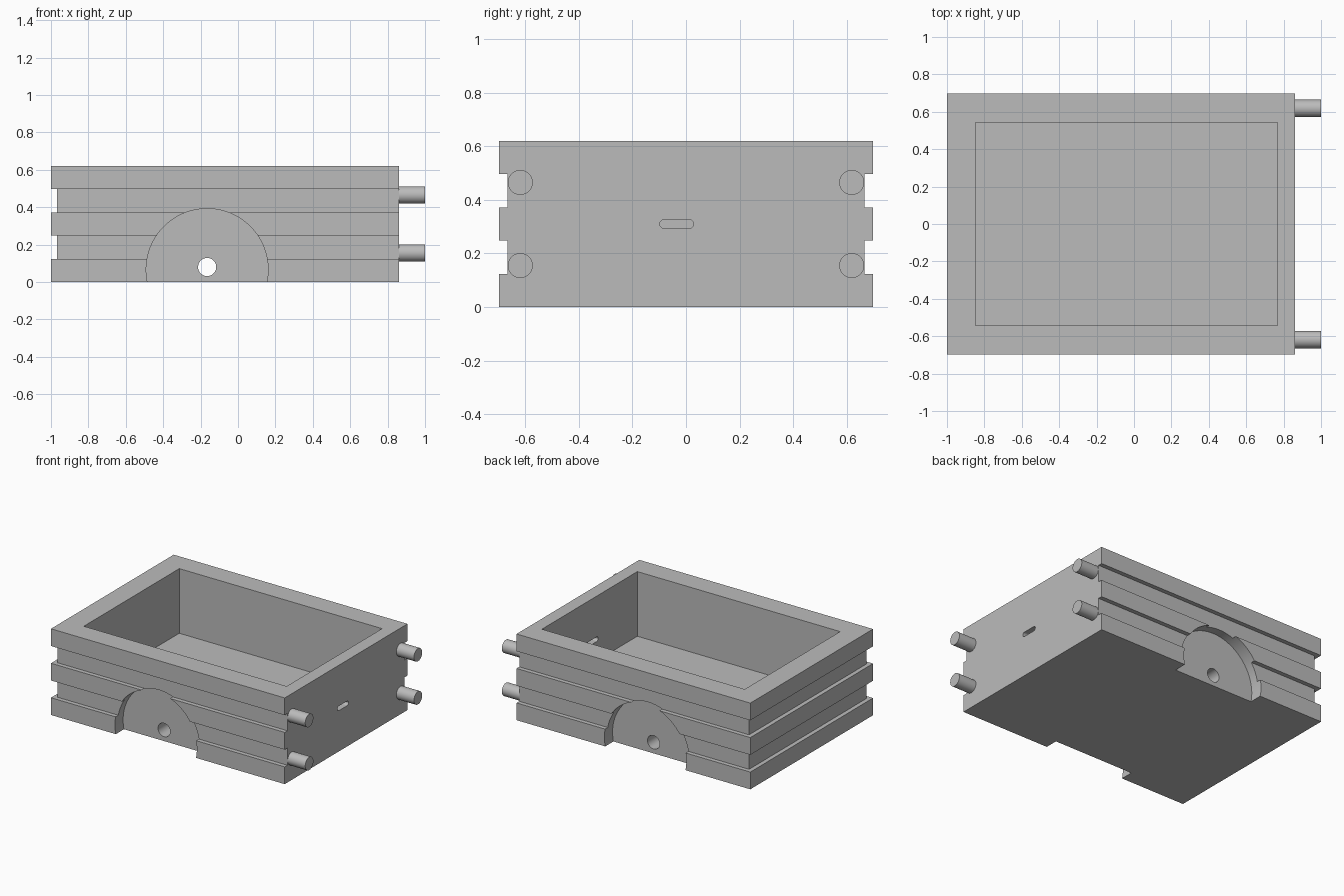
import bpy, bmesh
from math import pi, sin, cos
from mathutils import Vector

if "Cube" in bpy.data.objects:
    bpy.data.objects.remove(bpy.data.objects["Cube"], do_unlink=True)

U = 0.031                      # module size
LEFT, RIGHT, HALF_Y, HEIGHT = -1.0, 0.86, 22.5 * U, 20 * U

grey = bpy.data.materials.new("plain grey")
grey.use_nodes = True
grey.diffuse_color = (0.5, 0.5, 0.5, 1)
grey.node_tree.nodes["Principled BSDF"].inputs["Base Color"].default_value = (0.5, 0.5, 0.5, 1)


def loft(name, rings):
    """Closed solid through a list of equal-sized point rings."""
    bm = bmesh.new()
    loops = [[bm.verts.new(p) for p in ring] for ring in rings]
    for a, b in zip(loops, loops[1:]):
        for i in range(len(a)):
            j = (i + 1) % len(a)
            bm.faces.new((a[i], a[j], b[j], b[i]))
    bm.faces.new(loops[0][::-1])
    bm.faces.new(loops[-1])
    bmesh.ops.recalc_face_normals(bm, faces=bm.faces)
    mesh = bpy.data.meshes.new(name)
    bm.to_mesh(mesh)
    bm.free()
    mesh.materials.append(grey)
    obj = bpy.data.objects.new(name, mesh)
    bpy.context.collection.objects.link(obj)
    return obj


def rectangle(x0, x1, y, z):
    return [(x0, -y, z), (x1, -y, z), (x1, y, z), (x0, y, z)]


def rod(name, axis, centre, radius, start, end, stretch=0.0, n=64):
    """Round (or slot-shaped, if stretched) bar along x or y."""
    outline = []
    for i in range(n):
        t = 2 * pi * (i + 0.5) / n
        outline.append((centre[0] + radius * cos(t) + (stretch if cos(t) > 0 else -stretch),
                        centre[1] + radius * sin(t)))
    place = (lambda a, z, d: (d, a, z)) if axis == "x" else (lambda a, z, d: (a, d, z))
    return loft(name, [[place(a, z, d) for a, z in outline] for d in (start, end)])


def smooth(obj):
    bpy.ops.object.select_all(action="DESELECT")
    obj.select_set(True)
    bpy.context.view_layer.objects.active = obj
    bpy.ops.object.shade_smooth_by_angle(angle=0.5)


# Ribbed body: two grooves run round the front, back and left end
rings = []
for band in range(5):
    depth = U if band % 2 else 0
    for z in (band * 4 * U, (band + 1) * 4 * U):
        rings.append(rectangle(LEFT + depth, RIGHT, HALF_Y - depth, z))
body = loft("box_body", rings)

# Cutters: tray cavity, round recesses, cross hole, end slot
cutters = [
    loft("cavity_cutter", [rectangle(-0.847, 0.767, 17.5 * U, z) for z in (5 * U, 1)]),
    rod("cross_hole_cutter", "y", (-0.165, 0.08), 0.0485, -1, 1),
    rod("slot_cutter", "x", (-0.035, 0.31), 0.0165, 0.7, 1, stretch=0.046),
]
for side in (-1, 1):
    cutters.append(rod("recess_cutter", "y", (-0.165, 0.066), 0.326,
                       side * (HALF_Y - 3 * U), side, n=96))
for cutter in cutters:
    cutter.hide_render = True
    mod = body.modifiers.new(cutter.name, "BOOLEAN")
    mod.operation, mod.solver, mod.object = "DIFFERENCE", "EXACT", cutter

# Bake the cuts and drop the cutters
bpy.context.view_layer.update()
baked = bpy.data.meshes.new_from_object(body.evaluated_get(bpy.context.evaluated_depsgraph_get()))
body.modifiers.clear()
body.data = baked
for cutter in cutters:
    bpy.data.objects.remove(cutter, do_unlink=True)
smooth(body)

# Four locating pins on the left-hand end
for y, side in ((-0.618, "right"), (0.618, "left")):
    for z, level in ((5 * U, "lower"), (15 * U, "upper")):
        smooth(rod(f"{level}_{side}_pin", "x", (y, z), 1.5 * U, RIGHT - 0.01, 1.0))
